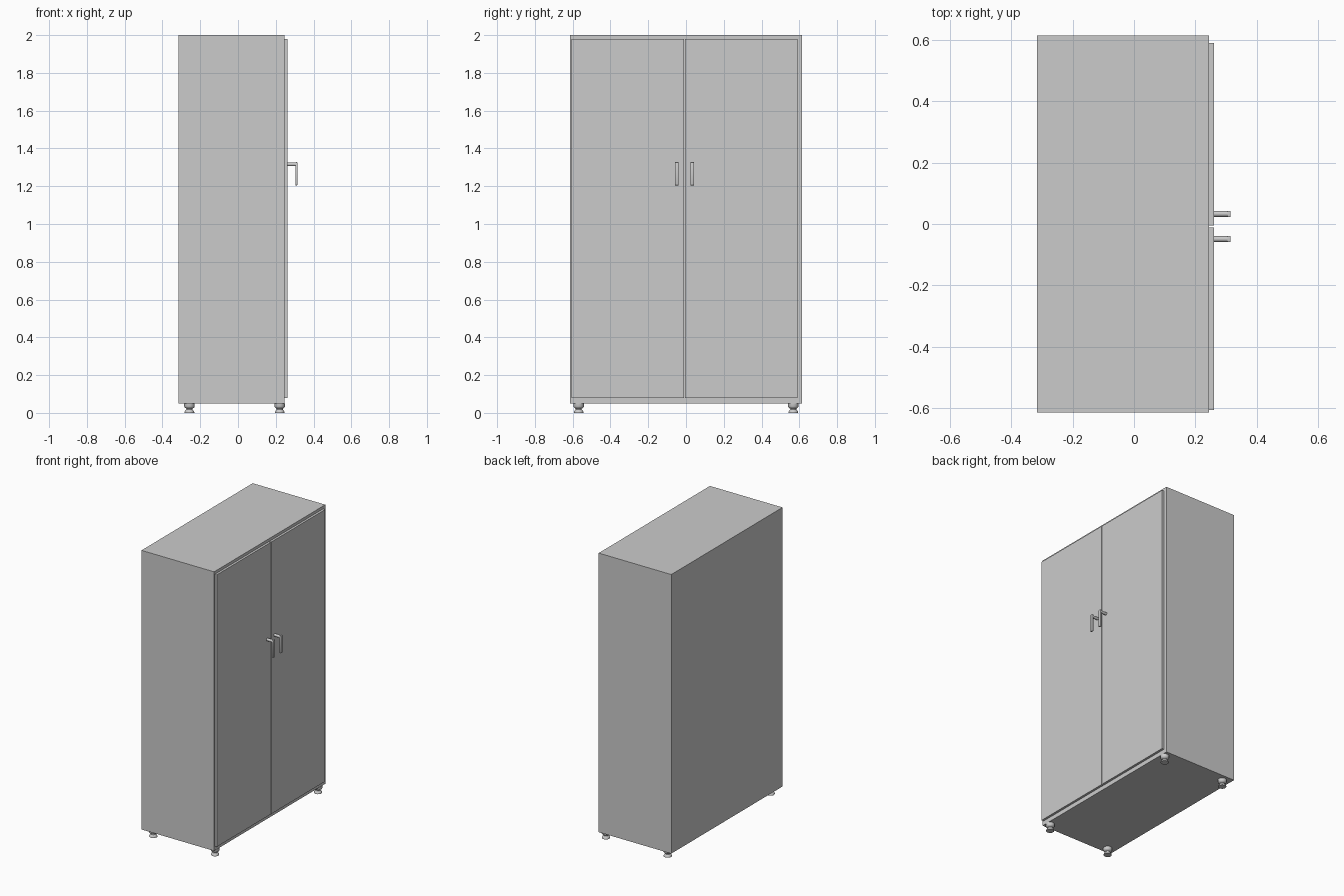
import bpy, bmesh, math

if "Cube" in bpy.data.objects:
    bpy.data.objects.remove(bpy.data.objects["Cube"])


def finish(bm, name, smooth=False):
    bmesh.ops.recalc_face_normals(bm, faces=bm.faces)
    me = bpy.data.meshes.new(name)
    bm.to_mesh(me)
    bm.free()
    ob = bpy.data.objects.new(name, me)
    bpy.context.collection.objects.link(ob)
    if smooth:
        bpy.ops.object.select_all(action='DESELECT')
        ob.select_set(True)
        bpy.context.view_layer.objects.active = ob
        bpy.ops.object.shade_smooth_by_angle(angle=math.radians(35))
    return ob


def box(name, lo, hi, bevel=0.0):
    bm = bmesh.new()
    bmesh.ops.create_cube(bm, size=1)
    for v in bm.verts:
        v.co = [(a + b) / 2 + c * (b - a) for a, b, c in zip(lo, hi, v.co)]
    if bevel:
        bmesh.ops.bevel(bm, geom=bm.edges[:], offset=bevel, segments=2,
                        profile=0.5, affect='EDGES')
    return finish(bm, name, bevel > 0)


def lathe(name, profile, loc, axis='Z', sides=24):
    # Revolve (radius, height) points with closed ends
    bm = bmesh.new()
    rings = []
    for r, h in profile:
        ring = []
        for i in range(sides):
            a = 2 * math.pi * i / sides
            u, v = r * math.cos(a), r * math.sin(a)
            p = (u, v, h) if axis == 'Z' else (h, u, v)
            ring.append(bm.verts.new([p[k] + loc[k] for k in range(3)]))
        rings.append(ring)
    for low, high in zip(rings, rings[1:]):
        for i in range(sides):
            j = (i + 1) % sides
            bm.faces.new((low[i], low[j], high[j], high[i]))
    bm.faces.new(rings[0])
    bm.faces.new(rings[-1])
    return finish(bm, name, True)


# Cabinet body
box("cabinet_body", (-0.316, -0.614, 0.05), (0.245, 0.614, 2.0))

# Two doors and their handles, either side of a seam slightly off centre
SEAM = -0.008
for side, label in ((-1, "left"), (1, "right")):
    ys = sorted((SEAM + side * 0.003, SEAM + side * 0.598))
    box(label + "_door", (0.245, ys[0], 0.08), (0.261, ys[1], 1.98))
    hy = SEAM + side * 0.041
    lathe(label + "_handle_stem", [(0.0095, 0.0), (0.0095, 0.046)],
          (0.26, hy, 1.316), 'X')
    box(label + "_handle_grip", (0.304, hy - 0.010, 1.205),
        (0.315, hy + 0.010, 1.327), 0.002)

# Turned feet: flared base, waist, wider collar
FOOT = [(0.026, 0.0), (0.026, 0.004), (0.022, 0.012), (0.016, 0.018),
        (0.016, 0.023), (0.025, 0.028), (0.028, 0.034), (0.028, 0.051)]
for x, row in ((-0.257, "back"), (0.221, "front")):
    for y, label in ((-0.568, "left"), (0.568, "right")):
        lathe(f"{row}_{label}_foot", FOOT, (x, y, 0))
